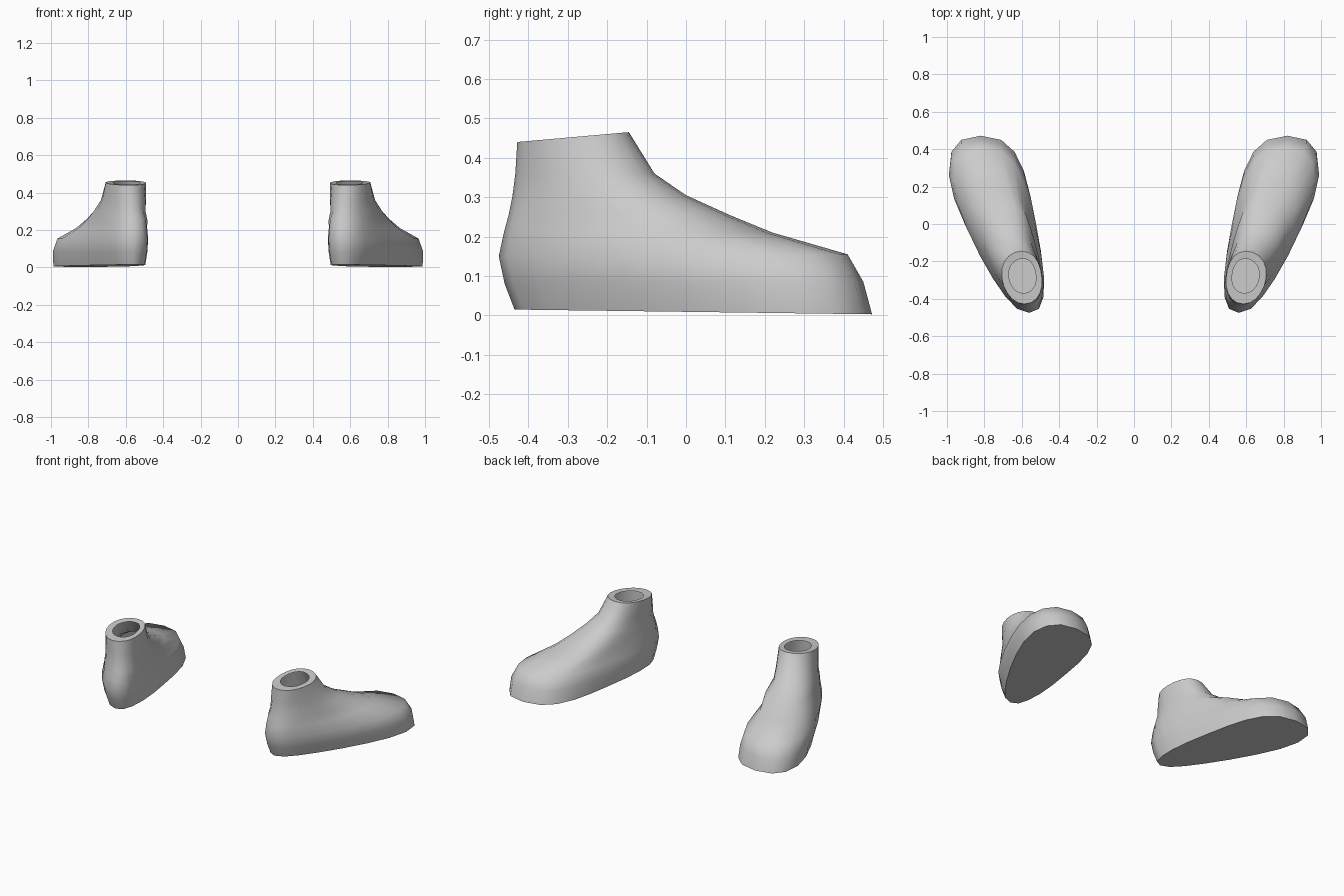
import bpy, bmesh, math

cube = bpy.data.objects.get("Cube")
if cube:
    bpy.data.objects.remove(cube, do_unlink=True)

SEGMENTS = 20

# Single plain grey
grey = bpy.data.materials.new("plain_grey")
grey.use_nodes = True
colour = (0.6, 0.6, 0.6, 1)
grey.diffuse_color = colour
grey.node_tree.nodes["Principled BSDF"].inputs["Base Color"].default_value = colour

# Contours from sole to ankle rim: heel end then toe end,
# each as (y, z, centre x, half width)
CONTOURS = [
    ((-.435, .015, .56, .11), (.472, .003, .82, .255)),
    ((-.46, .08, .56, .125), (.45, .085, .82, .255)),
    ((-.475, .15, .56, .135), (.41, .155, .81, .23)),
    ((-.462, .21, .56, .125), (.22, .21, .75, .165)),
    ((-.45, .255, .565, .12), (.11, .255, .70, .15)),
    ((-.44, .305, .57, .115), (0, .305, .67, .13)),
    ((-.433, .36, .575, .11), (-.08, .36, .63, .12)),
    ((-.428, .44, .585, .105), (-.145, .465, .60, .11)),
    ((-.37, .443, .59, .073), (-.185, .46, .595, .073)),
]


def contour_points(heel, toe, side):
    """Egg-shaped loop between a heel point and a toe point."""
    power = 2.5 if toe[0] > 0 else 2.1
    points = []
    for i in range(SEGMENTS):
        angle = math.tau * i / SEGMENTS
        s = (1 - math.cos(angle)) / 2
        y, z, centre, half = (a + (b - a) * s for a, b in zip(heel, toe))
        centre += 0.05 * (toe[0] - heel[0]) * s * math.sin(math.pi * s)
        reach = max(0, 1 - abs(2 * s - 1) ** power) ** (1 / power)
        sign = 1 if i < SEGMENTS / 2 else -1
        points.append((side * (centre + sign * half * reach), y, z))
    return points


def build_foot(name, side):
    bm = bmesh.new()
    rings = [[bm.verts.new(p) for p in contour_points(heel, toe, side)]
             for heel, toe in CONTOURS]
    # Skin between neighbouring contours, leaving the ankle open
    for low, high in zip(rings, rings[1:]):
        for i in range(SEGMENTS):
            j = (i + 1) % SEGMENTS
            bm.faces.new((low[i], low[j], high[j], high[i]))
    # Flat sole
    bm.faces.new(list(reversed(rings[0])))
    if side < 0:
        bmesh.ops.reverse_faces(bm, faces=bm.faces[:])
    mesh = bpy.data.meshes.new(name)
    bm.to_mesh(mesh)
    bm.free()
    mesh.materials.append(grey)
    foot = bpy.data.objects.new(name, mesh)
    bpy.context.collection.objects.link(foot)
    bpy.ops.object.select_all(action='DESELECT')
    foot.select_set(True)
    bpy.context.view_layer.objects.active = foot
    bpy.ops.object.shade_smooth_by_angle(angle=math.radians(60))


build_foot("left_foot", 1)
build_foot("right_foot", -1)
